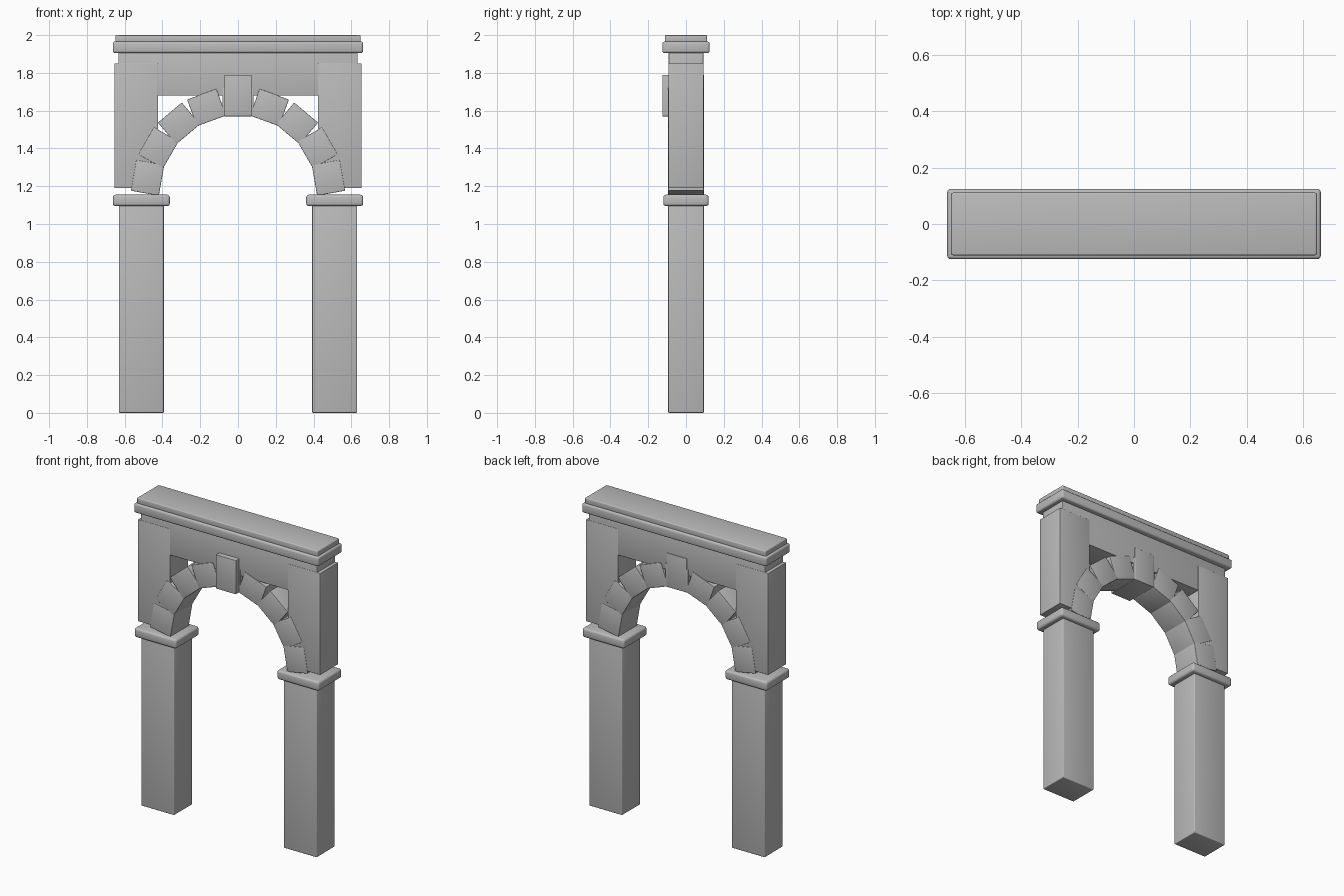
import bpy, bmesh, math
from mathutils import Matrix, Vector

if "Cube" in bpy.data.objects:
    bpy.data.objects.remove(bpy.data.objects["Cube"])

stone = bpy.data.materials.new("grey stone")
stone.diffuse_color = (0.5, 0.5, 0.5, 1)
stone.use_nodes = True
stone.node_tree.nodes["Principled BSDF"].inputs["Base Color"].default_value = stone.diffuse_color


def block(name, x, y, z, bevel=0.005, turn=0.0):
    """Bevelled box from (min, max) ranges, turned about y at its centre."""
    size = [b - a for a, b in (x, y, z)]
    mid = Vector([(a + b) / 2 for a, b in (x, y, z)])
    bm = bmesh.new()
    bmesh.ops.create_cube(bm, size=1)
    bmesh.ops.scale(bm, vec=size, verts=bm.verts)
    bmesh.ops.bevel(bm, geom=bm.edges[:], offset=bevel, segments=3,
                    profile=0.5, affect='EDGES')
    bmesh.ops.transform(bm, matrix=Matrix.Translation(mid) @ Matrix.Rotation(turn, 4, 'Y'),
                        verts=bm.verts)
    mesh = bpy.data.meshes.new(name)
    bm.to_mesh(mesh)
    bm.free()
    mesh.materials.append(stone)
    ob = bpy.data.objects.new(name, mesh)
    bpy.context.collection.objects.link(ob)
    bpy.context.view_layer.objects.active = ob
    bpy.ops.object.select_all(action='DESELECT')
    ob.select_set(True)
    bpy.ops.object.shade_smooth_by_angle(angle=math.radians(40))
    return ob


def span(centre, half):
    return (centre - half, centre + half)


# Piers, imposts and the upright blocks beside the arch
for side, s in (("left", -1), ("right", 1)):
    block(side + "_pier", span(s * 0.512, 0.119), span(0, 0.094), (0, 1.1))
    block(side + "_impost", span(s * 0.512, 0.151), span(0, 0.12), (1.095, 1.155), 0.014)
    block(side + "_spandrel", span(s * 0.539, 0.116), span(0, 0.093), (1.19, 1.85), 0.003)

# Ring of nine arch stones
radius, spring = 0.486, 1.16
for i in range(9):
    a = math.radians(10 + 20 * i)
    block("arch_stone_%d" % (i + 1),
          span(radius * math.cos(a), 0.0825), span(0, 0.0945),
          span(spring + radius * math.sin(a), 0.075), 0.003, math.pi / 2 - a)

# Keystone projecting at the front
block("keystone", span(0, 0.072), (-0.125, 0.0955), (1.57, 1.79), 0.003)

# Lintel and stepped cornice
block("lintel", span(0, 0.633), span(0, 0.0915), (1.68, 1.91), 0.003)
block("cornice", span(0, 0.663), span(0, 0.125), (1.905, 1.966), 0.012)
block("cornice_cap", span(0, 0.649), span(0, 0.111), (1.96, 2.0), 0.006)
